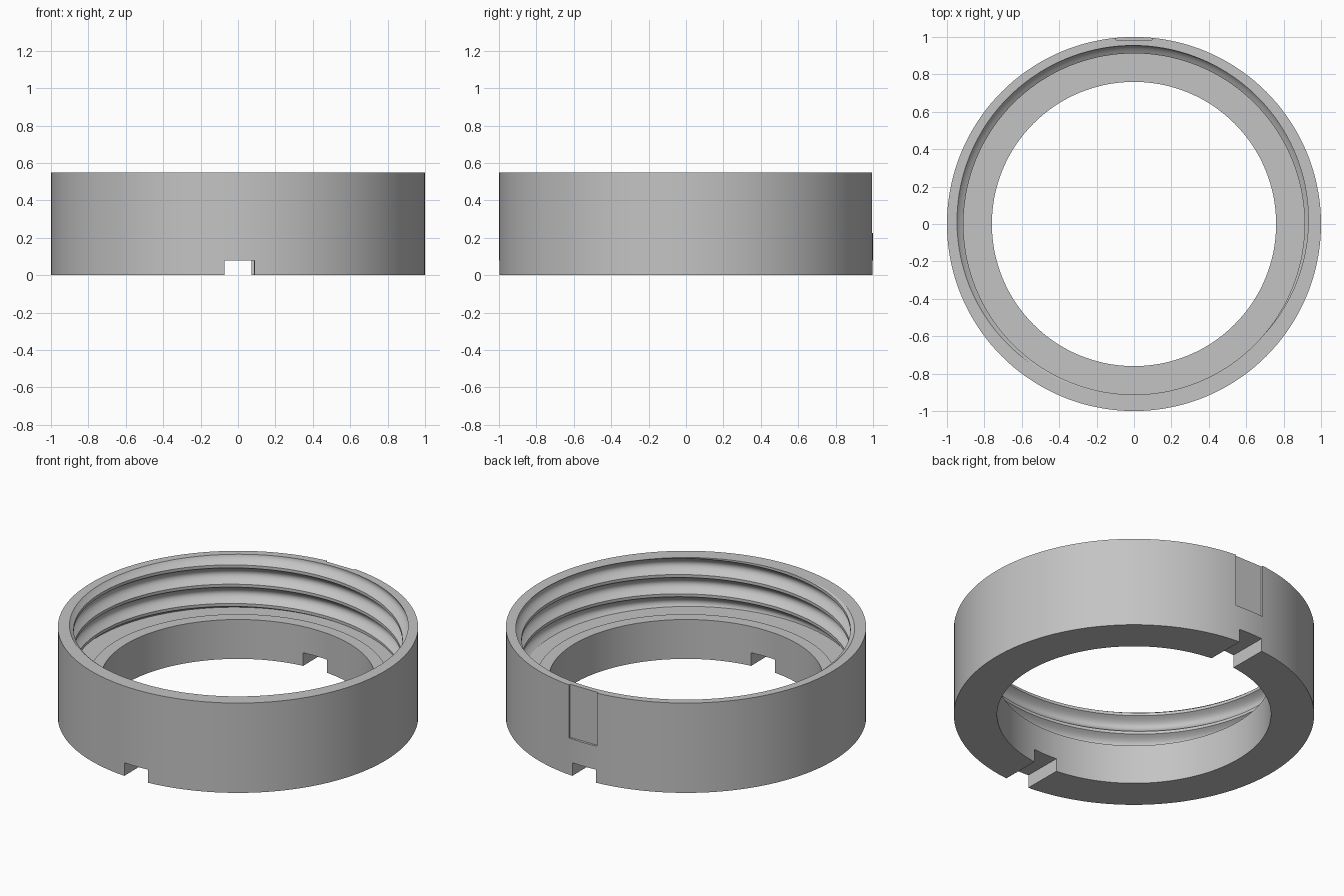
import bpy
import bmesh
from math import sin, cos, radians, tau, floor

if "Cube" in bpy.data.objects:
    bpy.data.objects.remove(bpy.data.objects["Cube"], do_unlink=True)

HEIGHT, FLOOR = 0.55, 0.235
SEGMENTS = 144
PITCH, CREST, ROOT = 0.118, 0.912, 0.955
FLAT = 0.009          # half the width of the thread crest
GROOVE_STEPS = 10


def thread_radius(phase):
    """Radius of the rounded groove at a height measured from a crest."""
    phase -= PITCH * floor(phase / PITCH + 0.5)
    # distance from groove middle, 1 at the crest edge
    u = (PITCH / 2 - abs(phase)) / (PITCH / 2 - FLAT)
    return CREST + (ROOT - CREST) * max(0, 1 - u * u)


# Heights of one thread turn: crest flat, then the groove
groove = PITCH - 2 * FLAT
turn_rows = [-FLAT] + [FLAT + groove * i / GROOVE_STEPS for i in range(GROOVE_STEPS)]
rows = [k * PITCH + h for k in range(-5, 6) for h in turn_rows]


def section(angle):
    """Closed cross-section of the ring; the thread rows climb with the angle."""
    lift = 0.495 + PITCH * (angle - radians(124)) / tau
    points = [(0.76, 0), (1, 0), (1, HEIGHT)]
    for row in reversed(rows):
        z = min(max(row + lift, FLOOR), HEIGHT)
        points.append((thread_radius(z - lift), z))
    points += [(0.83, FLOOR), (0.83, FLOOR + 0.006), (0.76, FLOOR + 0.006)]
    return points


def finish(name, bm):
    mesh = bpy.data.meshes.new(name)
    bm.to_mesh(mesh)
    bm.free()
    obj = bpy.data.objects.new(name, mesh)
    bpy.context.collection.objects.link(obj)
    return obj


def box(name, centre, size, turn=0):
    bm = bmesh.new()
    bmesh.ops.create_cube(bm, size=1)
    bmesh.ops.scale(bm, vec=size, verts=bm.verts)
    bmesh.ops.translate(bm, vec=centre, verts=bm.verts)
    obj = finish(name, bm)
    obj.rotation_euler.z = turn
    obj.hide_render = True
    return obj


# Ring body with internal thread
bm = bmesh.new()
columns = []
for j in range(SEGMENTS + 1):
    a = tau * j / SEGMENTS
    columns.append([bm.verts.new((r * cos(a), r * sin(a), z)) for r, z in section(a)])
for left, right in zip(columns, columns[1:]):
    for i in range(len(left)):
        n = (i + 1) % len(left)
        bm.faces.new((left[i], right[i], right[n], left[n]))
bmesh.ops.remove_doubles(bm, verts=bm.verts, dist=0.00005)
bmesh.ops.recalc_face_normals(bm, faces=bm.faces)
ring = finish("threaded_ring", bm)

# Key slots across the underside and the flat recess at the back
cutters = [
    box("key_slot_cutter", (0, 0, 0), (0.16, 2.4, 0.16), 0.009),
    box("recess_cutter", (0, 1.085, 0.525), (0.19, 0.2, 0.6)),
]
bpy.ops.object.select_all(action='DESELECT')
ring.select_set(True)
bpy.context.view_layer.objects.active = ring
for cutter in cutters:
    cut = ring.modifiers.new(cutter.name, 'BOOLEAN')
    cut.operation = 'DIFFERENCE'
    cut.solver = 'EXACT'
    cut.object = cutter
    bpy.ops.object.modifier_apply(modifier=cut.name)
    bpy.data.objects.remove(cutter, do_unlink=True)

# Plain grey finish
grey = bpy.data.materials.new("plain_grey")
grey.use_nodes = True
colour = (0.55, 0.55, 0.55, 1)
grey.diffuse_color = colour
grey.node_tree.nodes["Principled BSDF"].inputs["Base Color"].default_value = colour
ring.data.materials.clear()
ring.data.materials.append(grey)
bpy.ops.object.shade_smooth_by_angle(angle=radians(30))
